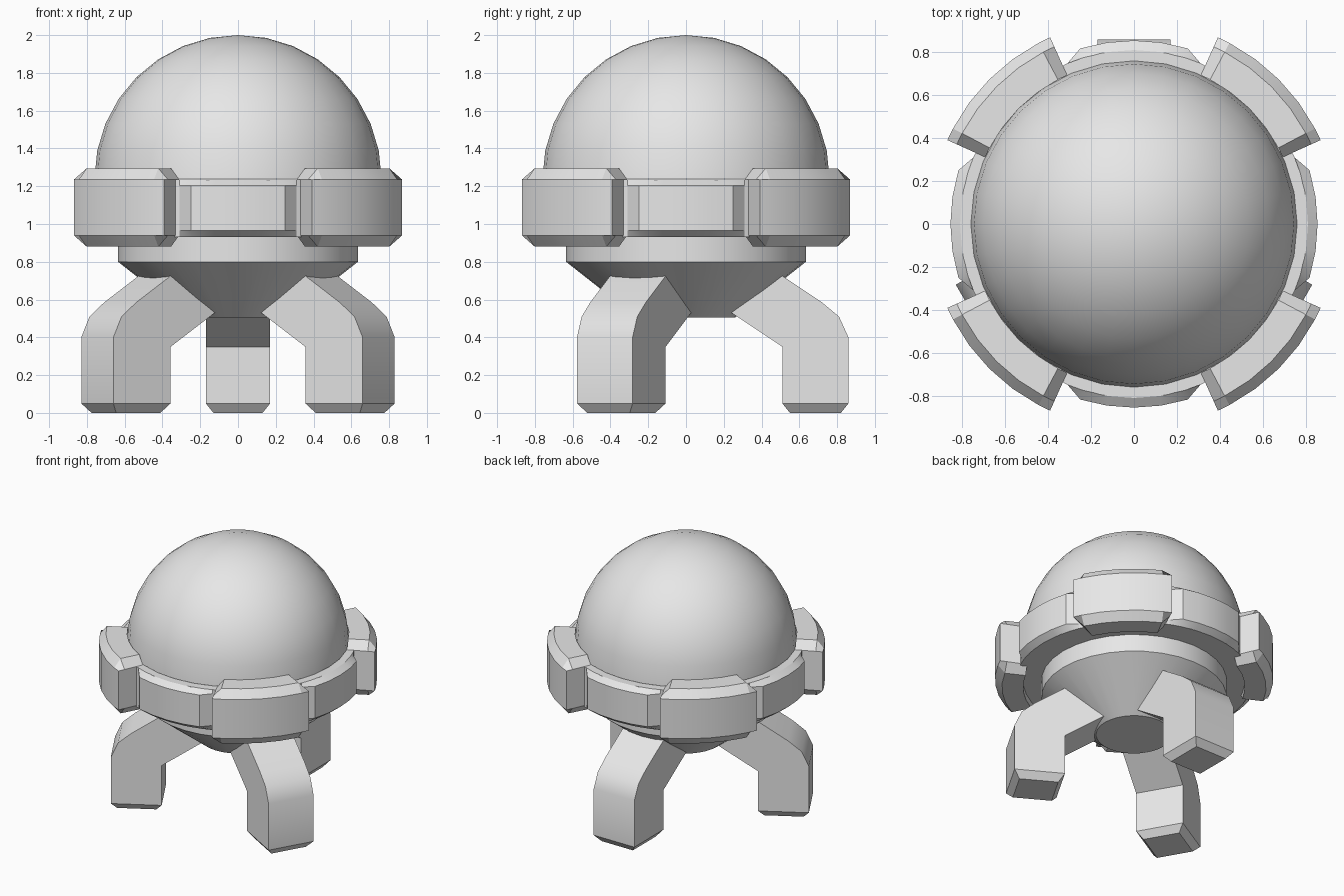
import bpy, bmesh
from math import sin, cos, pi, radians
from mathutils import Matrix

cube = bpy.data.objects.get("Cube")
if cube:
    bpy.data.objects.remove(cube, do_unlink=True)

grey = bpy.data.materials.new("plain grey")
grey.use_nodes = True
grey.diffuse_color = (0.8, 0.8, 0.8, 1)
for node in grey.node_tree.nodes:
    if node.type == 'BSDF_PRINCIPLED':
        node.inputs["Base Color"].default_value = grey.diffuse_color


def finish(name, bm):
    """Turn a bmesh into a shaded object."""
    bmesh.ops.remove_doubles(bm, verts=bm.verts, dist=0.0001)
    bmesh.ops.recalc_face_normals(bm, faces=bm.faces)
    mesh = bpy.data.meshes.new(name)
    bm.to_mesh(mesh)
    bm.free()
    mesh.materials.append(grey)
    obj = bpy.data.objects.new(name, mesh)
    bpy.context.collection.objects.link(obj)
    bpy.ops.object.select_all(action='DESELECT')
    obj.select_set(True)
    bpy.context.view_layer.objects.active = obj
    bpy.ops.object.shade_smooth_by_angle(angle=radians(30))
    return obj


def lathe(name, profile, steps=32):
    """Spin an (r, z) profile around the vertical axis."""
    bm = bmesh.new()
    verts = [bm.verts.new((r, 0, z)) for r, z in profile]
    edges = [bm.edges.new(pair) for pair in zip(verts, verts[1:])]
    bmesh.ops.spin(bm, geom=verts + edges, cent=(0, 0, 0), axis=(0, 0, 1),
                   angle=2 * pi, steps=steps, use_merge=True)
    return finish(name, bm)


def arc_block(name, centre, half, inset, end, middle):
    """Loft (r, z) sections along an arc, with tapered end sections."""
    bm = bmesh.new()
    inner = half - inset
    stations = [(-half, end)]
    stations += [(inner * t / 2, middle) for t in range(-2, 3)]
    stations += [(half, end)]
    rows = []
    for angle, section in stations:
        a = radians(centre + angle)
        rows.append([bm.verts.new((r * cos(a), r * sin(a), z)) for r, z in section])
    for a, b in zip(rows, rows[1:]):
        for i in range(len(a)):
            j = (i + 1) % len(a)
            bm.faces.new((a[i], a[j], b[j], b[i]))
    bm.faces.new(rows[0])
    bm.faces.new(rows[-1])
    return finish(name, bm)


def plate_sections(r_in, r_mid, r_out, r_end, low, low_in, high_in, high):
    """Chamfered section for the middle of a block, and the flat one for its ends."""
    middle = [(r_in, low), (r_in, high), (r_mid, high),
              (r_out, high_in), (r_out, low_in), (r_mid, low)]
    return middle, r_end


# Dome and stepped body with conical underside
dome = [(0.76 * cos(a), 1.24 + 0.76 * sin(a)) for a in [i * pi / 16 for i in range(9)]]
lathe("dome", dome)
lathe("body", [(0, 0.505), (0.26, 0.505), (0.635, 0.80), (0.635, 0.93),
               (0.81, 0.93), (0.81, 1.235), (0.75, 1.235)])

# Raised panels of the ring, tapering back to the ring at their ends
panel_mid = [(0.78, 0.93), (0.78, 1.235), (0.81, 1.235),
             (0.855, 1.205), (0.855, 0.965), (0.81, 0.93)]
panel_end = [(min(r, 0.81), z) for r, z in panel_mid]

# Large chamfered blocks on the diagonals
block_mid = [(0.76, 0.88), (0.76, 1.295), (0.905, 1.295),
             (0.953, 1.235), (0.953, 0.94), (0.905, 0.88)]
block_end = [(r, min(max(z, 0.94), 1.235)) for r, z in block_mid]

for i, side in enumerate(("left", "back", "right", "front")):
    arc_block(f"ring_panel_{side}", i * 90, 22.5, 5.5, panel_end, panel_mid)
for i, corner in enumerate(("back_left", "back_right", "front_right", "front_left")):
    arc_block(f"ring_block_{corner}", 45 + i * 90, 20.8, 3.6, block_end, block_mid)

# Three bent legs with chamfered feet
leg_profile = [(0.51, 0.05), (0.86, 0.05), (0.86, 0.40), (0.81, 0.51),
               (0.72, 0.585), (0.51, 0.725), (0.24, 0.53), (0.51, 0.35)]
for name, turn in (("back", 0), ("front_right", 120), ("front_left", 240)):
    bm = bmesh.new()
    sides = [[bm.verts.new((x, r, z)) for r, z in leg_profile] for x in (-0.17, 0.17)]
    for i in range(len(leg_profile)):
        j = (i + 1) % len(leg_profile)
        bm.faces.new((sides[0][i], sides[0][j], sides[1][j], sides[1][i]))
    for side in sides:
        bm.faces.new(side)
    bmesh.ops.recalc_face_normals(bm, faces=bm.faces)
    foot = min(bm.faces, key=lambda f: f.calc_center_median().z)
    bmesh.ops.inset_individual(bm, faces=[foot], thickness=0.04, depth=0.05,
                               use_even_offset=True)
    bmesh.ops.rotate(bm, verts=bm.verts, cent=(0, 0, 0),
                     matrix=Matrix.Rotation(radians(turn), 3, 'Z'))
    finish(f"leg_{name}", bm)
